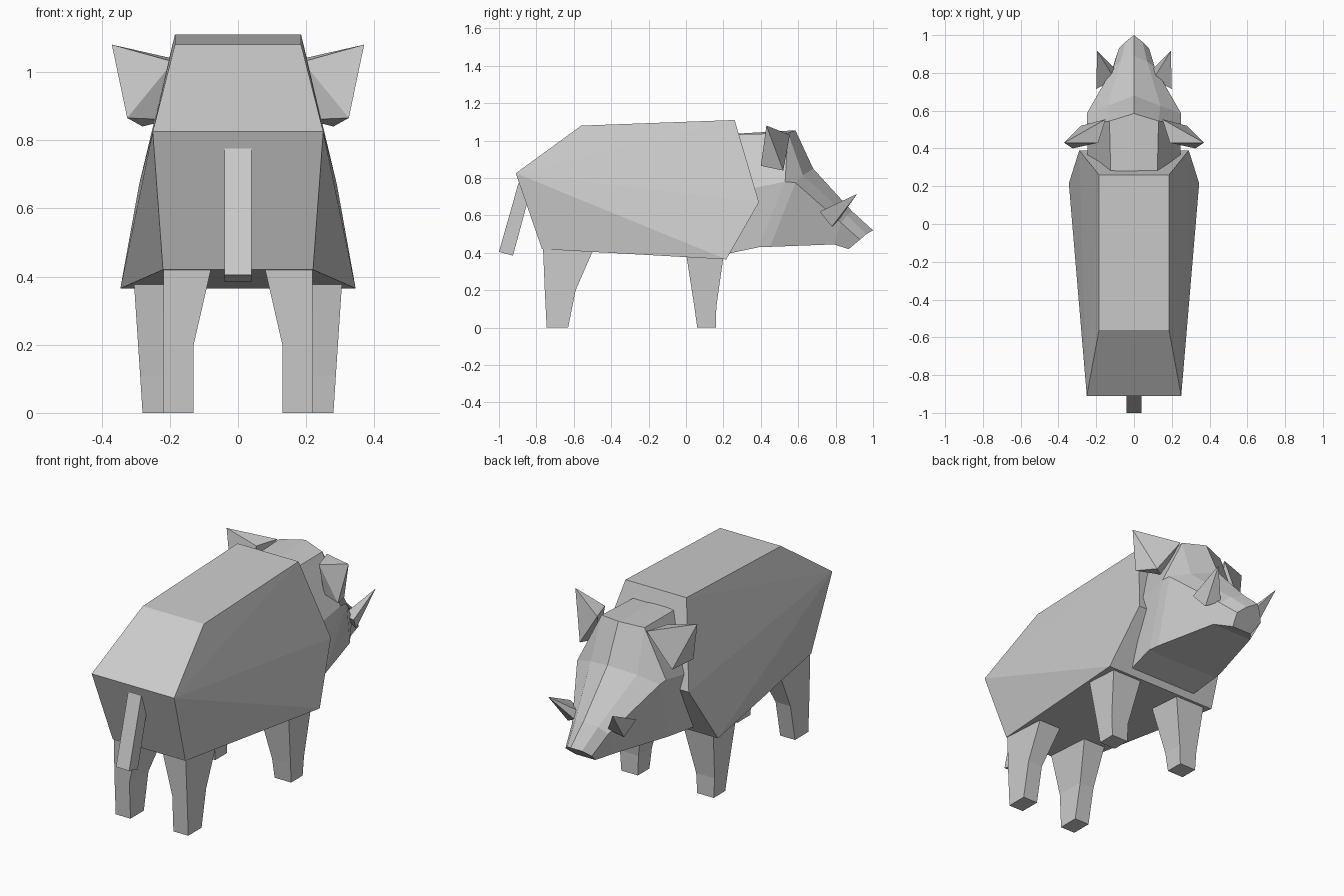
import bpy, bmesh

if "Cube" in bpy.data.objects:
    bpy.data.objects.remove(bpy.data.objects["Cube"])


def finish(bm, name):
    bmesh.ops.recalc_face_normals(bm, faces=bm.faces[:])
    me = bpy.data.meshes.new(name)
    bm.to_mesh(me)
    bm.free()
    ob = bpy.data.objects.new(name, me)
    bpy.context.collection.objects.link(ob)
    return ob


def mirror(points):
    return [(-x, y, z) for x, y, z in points]


def hull(name, points):
    """Faceted solid wrapped around a few corner points."""
    bm = bmesh.new()
    verts = [bm.verts.new(p) for p in points]
    bmesh.ops.convex_hull(bm, input=verts)
    return finish(bm, name)


def loft(name, rings):
    """Closed skin through rings with equal point counts."""
    bm = bmesh.new()
    loops = [[bm.verts.new(p) for p in r] for r in rings]
    n = len(rings[0])
    for a, b in zip(loops, loops[1:]):
        for i in range(n):
            j = (i + 1) % n
            bm.faces.new((a[i], a[j], b[j], b[i]))
    bm.faces.new(loops[0])
    bm.faces.new(loops[-1])
    return finish(bm, name)


def box_ring(x0, x1, y0, y1, z):
    return [(x0, y0, z), (x1, y0, z), (x1, y1, z), (x0, y1, z)]


# Body: six corners per side
half = [(.185, -.56, 1.08), (.185, .26, 1.11), (.25, -.91, .825),
        (.29, .39, .67), (.22, -.77, .42), (.345, .215, .365)]
hull("body", half + mirror(half))

# Neck and head: half rings of top centre, top side, cheek, jaw
half_rings = [
    [(0, .15, 1.03), (.12, .15, 1.03), (.24, .12, .70), (.20, .15, .38)],
    [(0, .585, 1.055), (.13, .545, 1.04), (.25, .53, .78), (.225, .39, .43)],
    [(0, .68, .85), (.14, .625, .815), (.25, .585, .775), (.215, .45, .432)],
    [(0, .89, .62), (.07, .86, .60), (.11, .83, .56), (.125, .79, .445)],
    [(0, 1.0, .52), (.045, .965, .50), (.08, .93, .47), (.06, .87, .42)],
]
loft("head", [r + mirror(r[:0:-1]) for r in half_rings])

# Tail: slanted bar
tail = [(-1.0, .405), (-.925, .385), (-.84, .70), (-.895, .775)]
hull("tail", [(x, y, z) for x in (-.04, .04) for y, z in tail])

# Paired parts
ear = [(.37, .43, 1.08), (.15, .555, 1.03), (.19, .43, 1.03),
       (.325, .40, .865), (.28, .52, .84), (.20, .46, .86)]
tusk = [(.195, .915, .715), (.20, .715, .62), (.17, .78, .54),
        (.10, .82, .58), (.10, .765, .60)]
rear_leg = [box_ring(.13, .22, -.745, -.63, 0),
            box_ring(.13, .22, -.755, -.59, .20),
            box_ring(.075, .218, -.765, -.485, .44)]
front_leg = [box_ring(.18, .28, .06, .16, 0),
             box_ring(.175, .287, .045, .162, .11),
             box_ring(.12, .305, .003, .20, .38),
             box_ring(.11, .312, -.015, .21, .49)]
for side, flip in (("right", list), ("left", mirror)):
    hull(side + "_ear", flip(ear))
    hull(side + "_tusk", flip(tusk))
    loft(side + "_rear_leg", [flip(r) for r in rear_leg])
    loft(side + "_front_leg", [flip(r) for r in front_leg])
